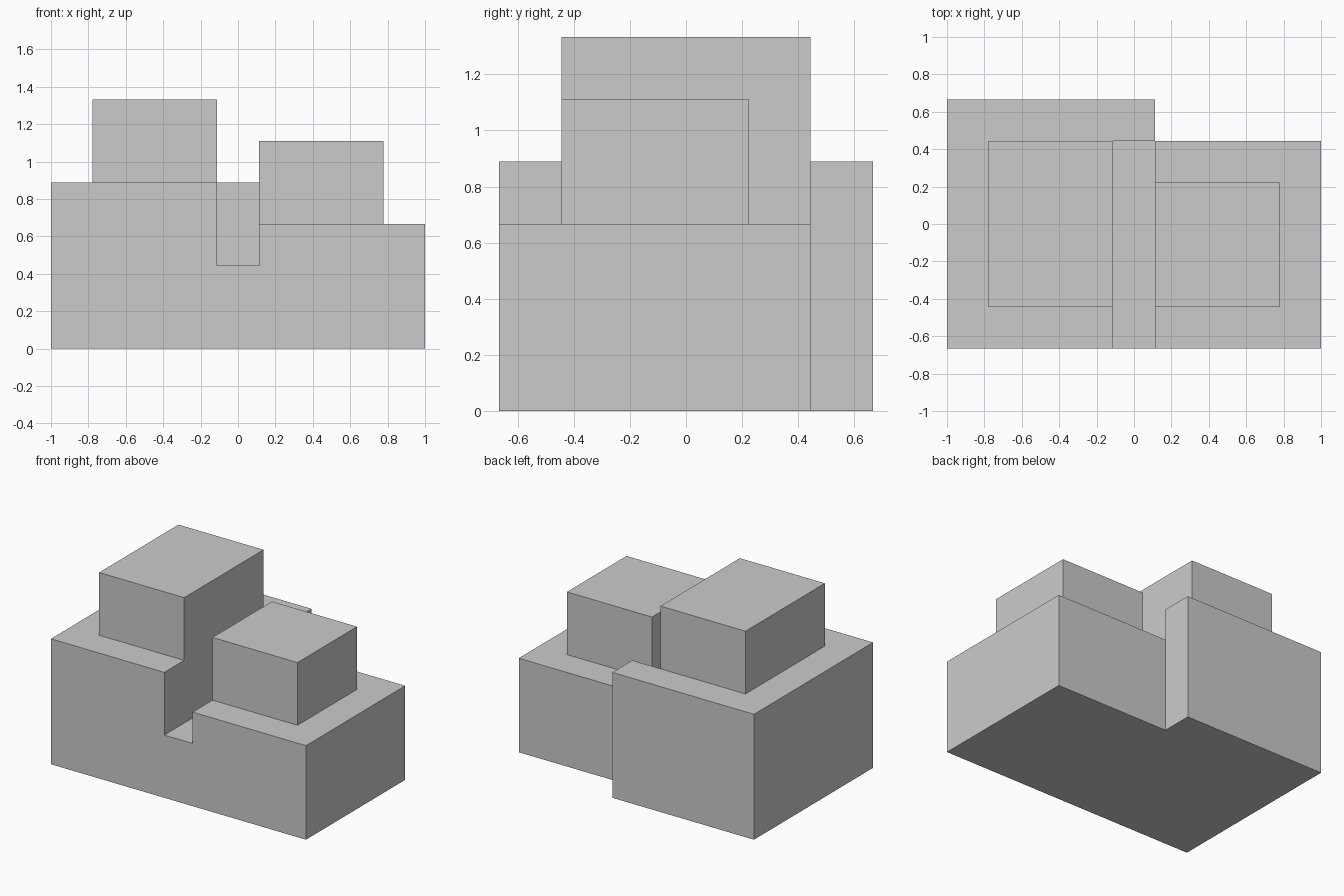
import bpy, bmesh, math
from mathutils import Vector
from itertools import product

if "Cube" in bpy.data.objects:
    bpy.data.objects.remove(bpy.data.objects["Cube"])

U = 2 / 9                      # the whole model sits on a 9 x 6 x 6 lattice
ORIGIN = Vector((-4.5, -3, 0))


def box(x, y, z):
    """All lattice cells inside the given ranges."""
    return set(product(range(*x), range(*y), range(*z)))


# Parts in lattice cells
tall_base = box((0, 5), (0, 6), (0, 4))
low_base = box((5, 9), (0, 5), (0, 3))
tall_tower = box((1, 4), (1, 5), (4, 6))
low_tower = box((5, 8), (1, 4), (3, 5))
slot = box((4, 5), (0, 5), (2, 6))
solid = (tall_base | low_base | tall_tower | low_tower) - slot

# Skin only the outside of the joined parts
bm = bmesh.new()
for cell in solid:
    for axis, side in product(range(3), (-1, 1)):
        n = Vector((0, 0, 0))
        n[axis] = side
        if tuple(int(c + d) for c, d in zip(cell, n)) in solid:
            continue
        a, b = Vector((0, 0, 0)), Vector((0, 0, 0))
        a[(axis + 1) % 3] = 0.5
        b[(axis + 2) % 3] = 0.5 * side
        centre = ORIGIN + Vector(cell) + Vector((0.5, 0.5, 0.5)) + n / 2
        bm.faces.new([bm.verts.new((centre + p) * U)
                      for p in (-a - b, a - b, a + b, -a + b)])

# Weld, then merge coplanar cells into large flat faces
bmesh.ops.remove_doubles(bm, verts=bm.verts[:], dist=1e-4)
bmesh.ops.dissolve_limit(bm, angle_limit=math.radians(1),
                         verts=bm.verts[:], edges=bm.edges[:])

mesh = bpy.data.meshes.new("stepped_block")
bm.to_mesh(mesh)
bm.free()
block = bpy.data.objects.new("stepped_block", mesh)
bpy.context.collection.objects.link(block)
